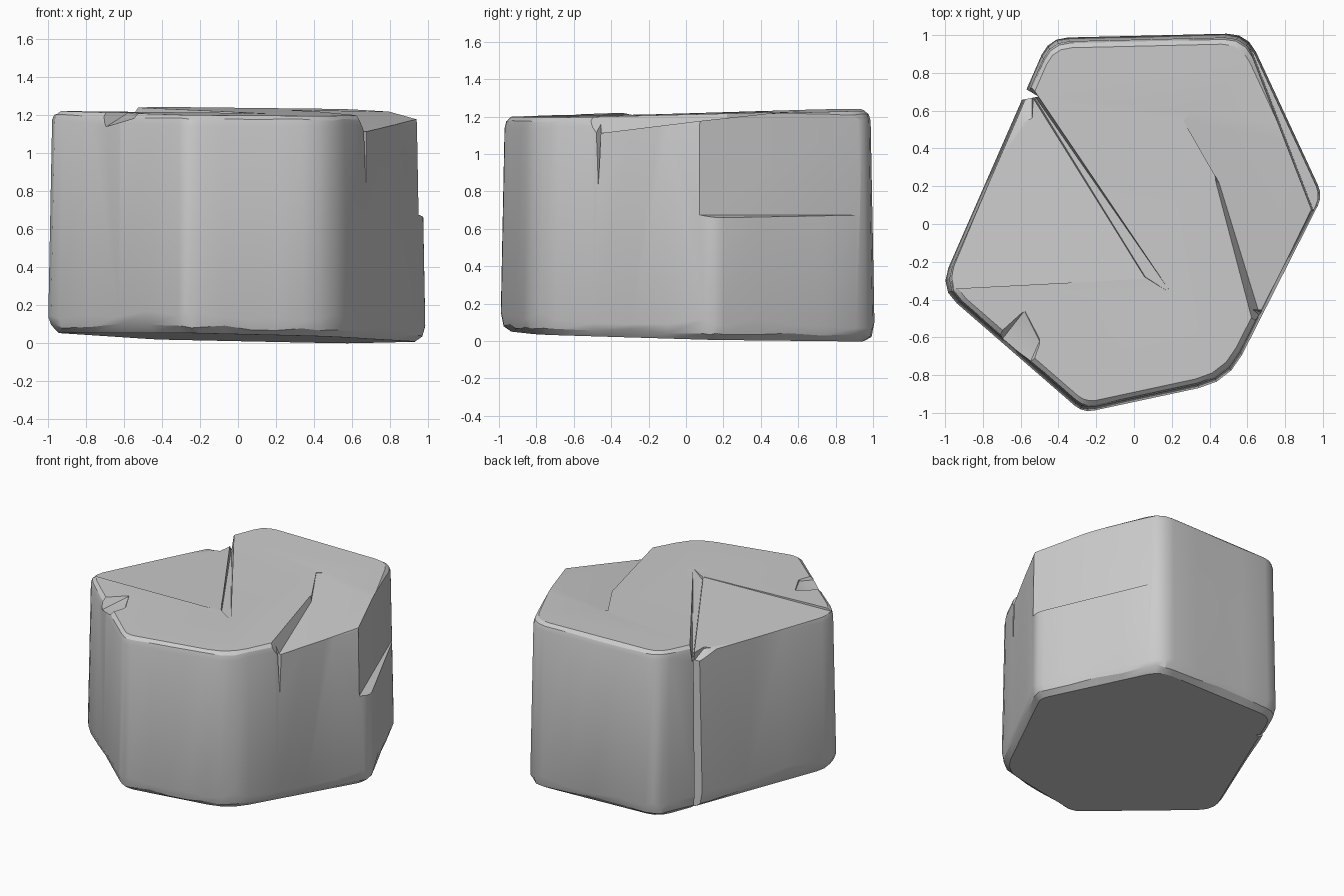
import bpy, bmesh, random
from mathutils import Vector
from mathutils.geometry import normal

random.seed(4)
default = bpy.data.objects.get("Cube")
if default:
    bpy.data.objects.remove(default, do_unlink=True)


def finish(name, bm):
    bmesh.ops.recalc_face_normals(bm, faces=bm.faces[:])
    mesh = bpy.data.meshes.new(name)
    bm.to_mesh(mesh)
    bm.free()
    obj = bpy.data.objects.new(name, mesh)
    bpy.context.collection.objects.link(obj)
    return obj


def loft(name, rings):
    """Skin a stack of equal-length rings and cap both ends."""
    bm = bmesh.new()
    loops = [[bm.verts.new(p) for p in ring] for ring in rings]
    for low, high in zip(loops, loops[1:]):
        for i in range(len(low)):
            j = (i + 1) % len(low)
            bm.faces.new((low[i], low[j], high[j], high[i]))
    bm.faces.new(loops[0][::-1])
    bm.faces.new(loops[-1])
    return finish(name, bm)


def hull(name, points):
    """Convex solid around a few points."""
    bm = bmesh.new()
    for p in points:
        bm.verts.new(p)
    result = bmesh.ops.convex_hull(bm, input=bm.verts[:])
    loose = [v for v in bm.verts if not v.link_faces]
    bmesh.ops.delete(bm, geom=loose, context='VERTS')
    return finish(name, bm)


def plane_height(a, b, c):
    n = normal(Vector(a), Vector(b), Vector(c))
    return lambda p: a[2] - (n.x * (p[0] - a[0]) + n.y * (p[1] - a[1])) / n.z


def cut(target, cutter):
    cutter.hide_render = True
    mod = target.modifiers.new(cutter.name, 'BOOLEAN')
    mod.operation = 'DIFFERENCE'
    mod.solver = 'EXACT'
    mod.object = cutter
    bpy.context.view_layer.objects.active = target
    bpy.ops.object.modifier_apply(modifier=mod.name)
    bpy.data.objects.remove(cutter, do_unlink=True)


# Six-sided outline: corner position and how far the rounding reaches
corners = [(-0.27, -1.0, 0.06), (0.5, -0.835, 0.16), (1.0, 0.15, 0.06),
           (0.6, 1.01, 0.11), (-0.45, 0.985, 0.1), (-1.03, -0.34, 0.12)]
outline = []
for i, (x, y, reach) in enumerate(corners):
    here = Vector((x, y))
    before = Vector(corners[i - 1][:2])
    after = Vector(corners[(i + 1) % len(corners)][:2])
    start = here + (before - here).normalized() * reach
    end = here + (after - here).normalized() * reach
    for t in (0, 0.33, 0.67, 1):
        outline.append(start * (1 - t) ** 2 + here * 2 * t * (1 - t) + end * t * t)
    next_reach = corners[(i + 1) % len(corners)][2]
    far = after + (here - after).normalized() * next_reach
    outline += [end.lerp(far, t) for t in (0.25, 0.5, 0.75)]


def floor_z(p):
    return 0.028 - 0.02 * p[0] - 0.02 * p[1]


def roof_z(p):
    return 1.217 - 0.012 * p[0] + 0.022 * p[1]


# Rock body with a ragged lower chamfer and a rounded upper rim
def ring(scale, height, lift, jitter=0):
    points = []
    for p in outline:
        q = p * scale
        z = height(q) + lift + random.uniform(-jitter, jitter)
        points.append((q.x, q.y, z))
    return points


rock = loft("rock_body", [
    ring(0.945, floor_z, 0),
    ring(0.985, floor_z, 0.035, 0.012),
    ring(1.0, floor_z, 0.095, 0.025),
    ring(0.98, roof_z, -0.055, 0.006),
    ring(0.97, roof_z, -0.02, 0.004),
    ring(0.945, roof_z, 0),
])

# Lower plate beside the long diagonal split
left_z = plane_height((0.05, -0.28, 1.207), (-0.9, -0.3, 1.203), (-0.55, 0.7, 1.165))
plate = [(0.06, -0.29), (-0.59, 0.77), (-1.3, 0.7), (-1.3, -0.36)]
cut(rock, loft("left_plate_cutter", [
    [(x, y, left_z((x, y))) for x, y in plate],
    [(x, y, 1.5) for x, y in plate]]))

# Sunken plate on the other side, with a sloping step
right_z = plane_height((0.66, -0.47, 1.11), (0.98, 0.14, 1.185), (0.25, 0.55, 1.221))
low = [(0.69, -0.56), (0.45, 0.22), (0.26, 0.55), (0.95, 1.1), (1.3, 0.2)]
high = [(x - 0.13 if i < 2 else x, y) for i, (x, y) in enumerate(low)]
cut(rock, loft("right_plate_cutter", [
    [(x, y, right_z((x, y))) for x, y in low],
    [(x, y, right_z((x, y)) + 0.25) for x, y in high]]))

# Shallow ledge where the upper side has flaked away
ledge = [(0.955, 0.06), (0.6, 0.98), (1.3, 1.2), (1.3, 0.06)]
cut(rock, loft("side_ledge_cutter", [
    [(x, y, 0.675 - 0.08 * (x > 1)) for x, y in ledge],
    [(x - 0.015, y, 1.5) for x, y in ledge]]))

# Full-height fissure down the side
groove = [(-0.505, 0.675), (-0.6, 0.73), (-0.63, 0.65)]
cut(rock, loft("tall_fissure_cutter", [
    [(x, y, z) for x, y in groove] for z in (-0.2, 1.5)]))

# Thin crack along the foot of the diagonal split
cut(rock, hull("top_crack_cutter", [
    (-0.57, 0.74, 1.12), (-0.6, 0.72, 1.3), (-0.54, 0.74, 1.3),
    (0.06, -0.28, 1.19), (0.04, -0.28, 1.3), (0.07, -0.27, 1.3),
    (0.2, -0.37, 1.208), (0.2, -0.37, 1.3)]))

# Short crack tapering down from the sunken plate
cut(rock, hull("short_crack_cutter", [
    (0.62, -0.45, 1.25), (0.72, -0.54, 1.25), (0.75, -0.46, 1.25),
    (0.65, -0.46, 1.0), (0.71, -0.5, 1.0), (0.72, -0.46, 1.0),
    (0.69, -0.475, 0.7)]))

# Chips on the rim
cut(rock, hull("front_chip_cutter", [
    (-0.58, -0.46, 1.21), (-0.69, -0.6, 1.14), (-0.78, -0.7, 1.13),
    (-0.5, -0.62, 1.2), (-0.58, -0.8, 1.17), (-0.74, -0.58, 1.25),
    (-0.5, -0.5, 1.3), (-0.5, -0.8, 1.3), (-0.8, -0.7, 1.3)]))
cut(rock, hull("fissure_chip_cutter", [
    (-0.54, 0.56, 1.16), (-0.63, 0.52, 1.18), (-0.54, 0.68, 1.11),
    (-0.62, 0.68, 1.1), (-0.52, 0.6, 1.3), (-0.68, 0.5, 1.3), (-0.55, 0.7, 1.3)]))

# Soft shading with crisp fracture edges
bpy.ops.object.select_all(action='DESELECT')
rock.select_set(True)
bpy.context.view_layer.objects.active = rock
bpy.ops.object.shade_smooth_by_angle(angle=0.45)
